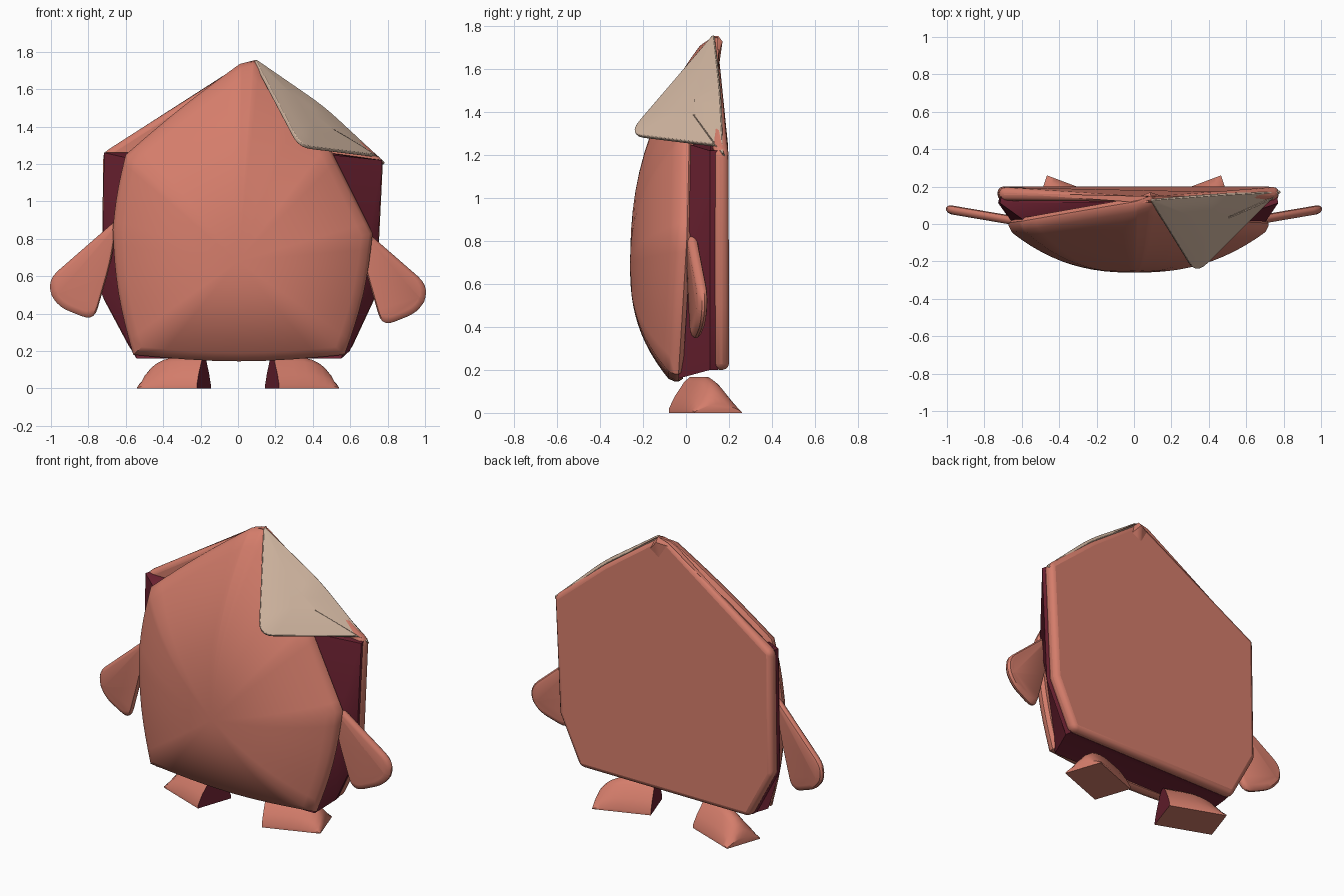
import bpy, bmesh, math
from mathutils import Vector

cube = bpy.data.objects.get("Cube")
if cube:
    bpy.data.objects.remove(cube, do_unlink=True)


def material(name, colour):
    m = bpy.data.materials.new(name)
    m.use_nodes = True
    m.diffuse_color = (*colour, 1)
    m.node_tree.nodes["Principled BSDF"].inputs["Base Color"].default_value = (*colour, 1)
    return m


CORAL = material("coral", (0.66, 0.205, 0.147))
MAROON = material("maroon", (0.155, 0.016, 0.032))
TAN = material("tan", (0.62, 0.455, 0.345))


def finish(bm, name, mats, bevel=0, segments=3, angle=35):
    bmesh.ops.recalc_face_normals(bm, faces=bm.faces)
    mesh = bpy.data.meshes.new(name)
    bm.to_mesh(mesh)
    bm.free()
    ob = bpy.data.objects.new(name, mesh)
    bpy.context.collection.objects.link(ob)
    for m in mats:
        mesh.materials.append(m)
    if bevel:
        mod = ob.modifiers.new("soft_edges", "BEVEL")
        mod.width, mod.segments = bevel, segments
        mod.limit_method, mod.angle_limit = "ANGLE", math.radians(25)
        mod.use_clamp_overlap = False
    bpy.ops.object.select_all(action="DESELECT")
    ob.select_set(True)
    bpy.context.view_layer.objects.active = ob
    bpy.ops.object.shade_smooth_by_angle(angle=math.radians(angle))
    return ob


def rounded(points, radii, steps=5):
    """Round each corner of a closed outline with a short curve."""
    pts = [Vector(p) for p in points]
    out = []
    for i, p in enumerate(pts):
        a = p + (pts[i - 1] - p).normalized() * radii[i]
        b = p + (pts[(i + 1) % len(pts)] - p).normalized() * radii[i]
        for k in range(steps + 1):
            t = k / steps
            out.append(a * (1 - t) ** 2 + p * 2 * t * (1 - t) + b * t * t)
    return out


def bridge(bm, a, b):
    n = len(a)
    for i in range(n):
        j = (i + 1) % n
        bm.faces.new((a[i], a[j], b[j], b[i]))


def ring(bm, pts):
    return [bm.verts.new(p) for p in pts]


def loft(name, outlines, mat, bevel):
    """Closed solid through outlines of equal length."""
    bm = bmesh.new()
    rings = [ring(bm, o) for o in outlines]
    bm.faces.new(rings[0])
    bm.faces.new(rings[-1])
    for a, b in zip(rings, rings[1:]):
        bridge(bm, a, b)
    return finish(bm, name, [mat], bevel)


# Back panel: slab whose top leans forward
PANEL = [(0.09, 1.755), (0.45, 1.495), (0.775, 1.22), (0.74, 0.5), (0.6, 0.2),
         (-0.57, 0.2), (-0.73, 0.5), (-0.72, 1.26), (0.02, 1.735)]
lean = lambda z: max(0, z - 1.24) * 0.11
loft("back_panel", [[(x, 0.125 - 0.1 * lean(z), z) for x, z in PANEL],
                    [(x, 0.2 - lean(z), z) for x, z in PANEL]], CORAL, 0.03)

# Front shell: bulging rings over a many-sided rim
RIM = [(0.09, 0.115, 1.755), (0.3, 0.045, 1.52), (0.5, -0.02, 1.27), (0.72, -0.03, 0.83),
       (0.57, -0.07, 0.18), (-0.56, -0.07, 0.18), (-0.67, -0.03, 0.85),
       (-0.6, -0.02, 1.25), (0.01, 0.085, 1.735)]
CENTRE = Vector((0, -0.26, 0.68))
bow = [0, 0, 0, 0.025, 0.035, 0.025, 0.01, 0.012, 0]
edge = []
for i, p in enumerate(RIM):
    p, q = Vector(p), Vector(RIM[(i + 1) % len(RIM)])
    mid = (p + q) / 2
    outward = Vector((mid.x, 0, mid.z - CENTRE.z)).normalized()
    for k in range(8):
        t = k / 8
        edge.append(p.lerp(q, t) + outward * bow[i] * math.sin(math.pi * t))


def scaled(t):
    out = []
    for p in edge:
        v = CENTRE.lerp(p, t)
        v.y = CENTRE.y + (p.y - CENTRE.y) * t ** 2.4
        out.append(v)
    return out


bm = bmesh.new()
hub = bm.verts.new(CENTRE)
levels = [ring(bm, scaled(k / 12)) for k in range(1, 12)]
levels.append(ring(bm, scaled(0.975)))
levels.append(ring(bm, [p + Vector((0, 0.02, 0)) for p in edge]))
levels.append(ring(bm, [p + Vector((0, 0.035, 0)) for p in edge]))
back = [CENTRE.lerp(p, 0.975) for p in edge]
levels.append(ring(bm, [(b.x, p.y + 0.055, b.z) for b, p in zip(back, edge)]))
for a, b in zip(levels, levels[1:]):
    bridge(bm, a, b)
n = len(edge)
for i in range(n):
    bm.faces.new((hub, levels[0][i], levels[0][(i + 1) % n]))
tail = bm.verts.new((0, 0.02, CENTRE.z))
for i in range(n):
    bm.faces.new((tail, levels[-1][(i + 1) % n], levels[-1][i]))
finish(bm, "front_shell", [CORAL], angle=40)

# Inner filling: from the shell rim out to the panel edge, flat on top
front = [(x * 0.97, y + 0.035, min(z, 1.27) - 0.02) for x, y, z in RIM]
middle = [(x * 0.995, 0.112, min(z, 1.265)) for x, z in PANEL]
rear = [(x * 0.985, 0.15, min(z, 1.26)) for x, z in PANEL]
loft("inner_filling", [front, middle, rear], MAROON, 0)

# Folded corner flap: thin, slightly domed triangle
FLAP = [(0.09, 0.128, 1.765), (0.46, 0.155, 1.51), (0.795, 0.172, 1.2),
        (0.74, 0.135, 1.25), (0.335, -0.27, 1.3)]
outline = rounded(FLAP, [0.02, 0.1, 0.025, 0.03, 0.09])
top, outer, low = (Vector(FLAP[i]) for i in (0, 2, 4))
centre = (top + outer + low) / 3
normal = (outer - top).cross(low - top).normalized()
if normal.z < 0:
    normal = -normal
bm = bmesh.new()
levels = [ring(bm, [centre.lerp(p, t) + normal * 0.02 * (1 - t * t) for p in outline])
          for t in (0.25, 0.5, 0.75, 1)]
bm.faces.new(levels[0])
for a, b in zip(levels, levels[1:]):
    bridge(bm, a, b)
under = ring(bm, [p - normal * 0.02 for p in outline])
bridge(bm, levels[-1], under)
bm.faces.new(under)
finish(bm, "corner_flap", [TAN], 0.004, 2)

# Foot cross-section: position across the width, height
ARCH = [(0, 0), (0, 0.018), (0.12, 0.075), (0.33, 0.145), (0.45, 0.168),
        (0.57, 0.168), (0.69, 0.145), (0.88, 0.075), (1, 0.018), (1, 0)]

for side, word, lift in ((1, "left", 0), (-1, "right", 0.03)):
    # Arm: thin rounded paddle swinging outward and back
    shape = rounded([(0.64, 0, 0.88), (1.03, 0, 0.54), (0.97, 0, 0.41),
                     (0.77, 0, 0.33), (0.68, 0, 0.64)],
                    [0.03, 0.09, 0.07, 0.07, 0.08])
    hub = sum(shape, Vector()) / len(shape)
    layers = []
    for inset, offset in ((0.84, -0.024), (0.94, -0.019), (1, -0.006),
                          (1, 0.006), (0.94, 0.019), (0.84, 0.024)):
        pts = [hub.lerp(p, inset) for p in shape]
        layers.append([(side * p.x, 0.025 + (p.x - 0.68) * 0.17 + offset, p.z + lift)
                       for p in pts])
    loft(word + "_arm", layers, CORAL, 0)

    # Foot: turned-out wedge with a curved toe and a dark inner face
    near, far = Vector((0.22, -0.08, 0)), Vector((0.145, 0.14, 0))
    along = Vector((0.32, 0.12, 0))
    bm = bmesh.new()
    sections = []
    for s in (0, 0.3, 0.5, 0.65, 0.78, 0.88, 0.95, 1):
        drop = 1 if s < 0.4 else math.sqrt(max(0.02, 1 - ((s - 0.4) / 0.62) ** 2))
        pts = []
        for u, h in ARCH:
            v = near.lerp(far, u) + along * s
            pts.append((side * v.x, v.y, h * drop))
        sections.append(ring(bm, pts))
    for a, b in zip(sections, sections[1:]):
        bridge(bm, a, b)
    bm.faces.new(sections[-1])
    inner = bm.faces.new(sections[0])
    inner.material_index = 1
    finish(bm, word + "_foot", [CORAL, MAROON], angle=40)
